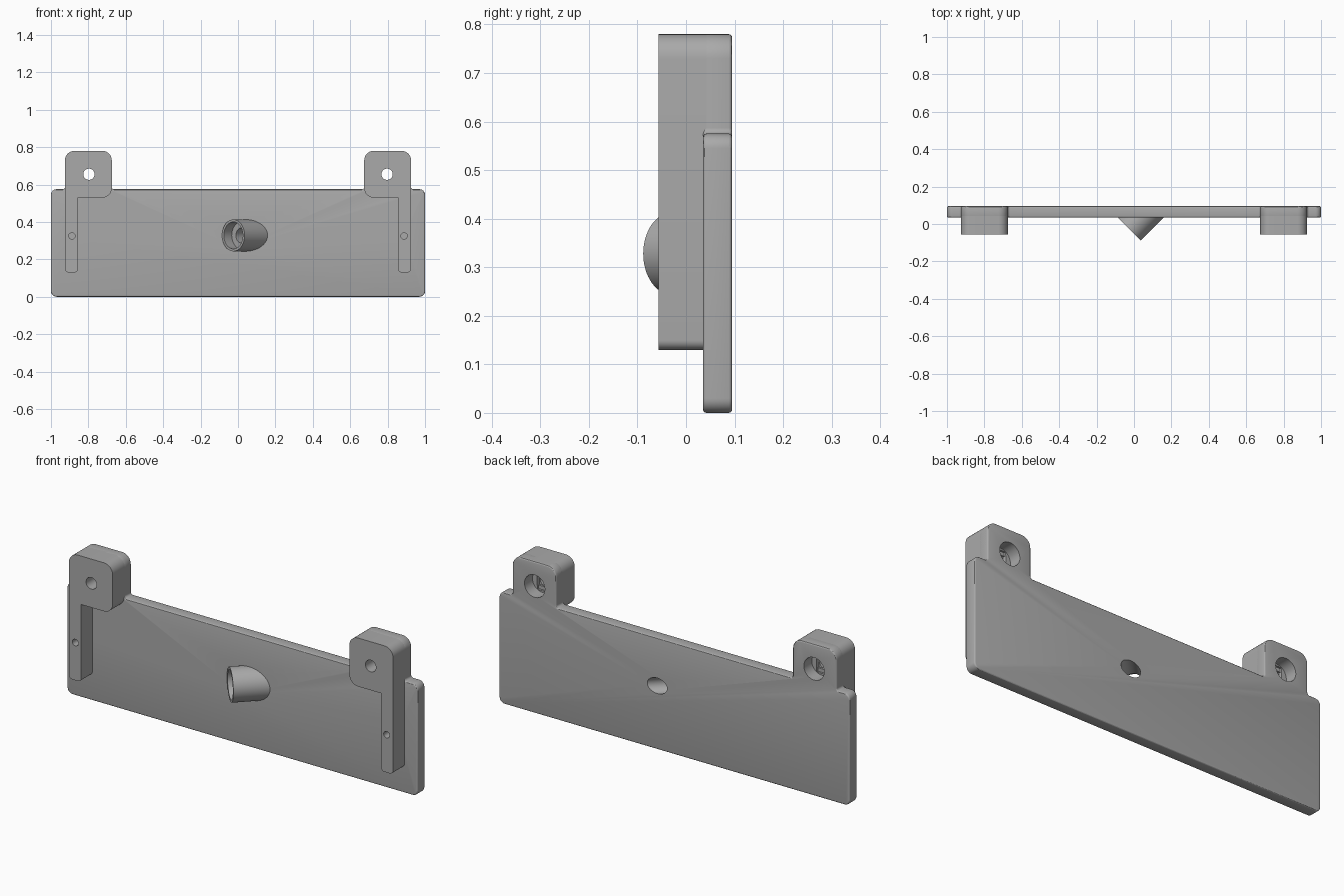
import bpy, bmesh, math
from mathutils import Vector, Matrix

cube = bpy.data.objects.get("Cube")
if cube:
    bpy.data.objects.remove(cube, do_unlink=True)

grey = bpy.data.materials.new("plain_grey")
grey.use_nodes = True
colour = (0.4, 0.4, 0.4, 1)
grey.diffuse_color = colour
grey.node_tree.nodes["Principled BSDF"].inputs["Base Color"].default_value = colour

FRONT, PLATE_FRONT, BACK = -0.057, 0.035, 0.095


def to_object(name, bm):
    bmesh.ops.recalc_face_normals(bm, faces=bm.faces[:])
    mesh = bpy.data.meshes.new(name)
    bm.to_mesh(mesh)
    bm.free()
    obj = bpy.data.objects.new(name, mesh)
    mesh.materials.append(grey)
    bpy.context.collection.objects.link(obj)
    return obj


def rounded(corners, steps=8):
    """Outline in x, z from (x, z, radius) corners, with arcs at the corners."""
    out = []
    for i, (x, z, r) in enumerate(corners):
        p = Vector((x, z))
        if r == 0:
            out.append(p)
            continue
        a = (Vector(corners[i - 1][:2]) - p).normalized()
        b = (Vector(corners[(i + 1) % len(corners)][:2]) - p).normalized()
        for k in range(steps + 1):
            t = k / steps * math.pi / 2
            out.append(p + r * (a * (1 - math.sin(t)) + b * (1 - math.cos(t))))
    return out


def extrude(name, corners, y0, y1):
    bm = bmesh.new()
    face = bm.faces.new([bm.verts.new((p.x, y0, p.y)) for p in rounded(corners)])
    res = bmesh.ops.extrude_face_region(bm, geom=[face])
    moved = [v for v in res["geom"] if isinstance(v, bmesh.types.BMVert)]
    bmesh.ops.translate(bm, verts=moved, vec=(0, y1 - y0, 0))
    return to_object(name, bm)


def cylinder(name, start, end, radius, clip_y=None):
    start, end = Vector(start), Vector(end)
    axis = end - start
    bm = bmesh.new()
    matrix = Matrix.Translation((start + end) / 2) @ axis.to_track_quat("Z", "Y").to_matrix().to_4x4()
    bmesh.ops.create_cone(bm, cap_ends=True, segments=64, radius1=radius,
                          radius2=radius, depth=axis.length, matrix=matrix)
    if clip_y is not None:
        cut = bmesh.ops.bisect_plane(bm, geom=bm.verts[:] + bm.edges[:] + bm.faces[:],
                                     plane_co=(0, clip_y, 0), plane_no=(0, 1, 0), clear_outer=True)
        edges = [e for e in cut["geom_cut"] if isinstance(e, bmesh.types.BMEdge)]
        bmesh.ops.contextual_create(bm, geom=edges)
    return to_object(name, bm)


def box(name, x, z, half_x, half_z, y0, y1):
    return extrude(name, [(x - half_x, z - half_z, 0), (x + half_x, z - half_z, 0),
                          (x + half_x, z + half_z, 0), (x - half_x, z + half_z, 0)], y0, y1)


def finish(obj, cutters):
    """Cut the holes, bake the modifiers and smooth the curved faces."""
    for cutter in cutters:
        cutter.hide_render = True
        mod = obj.modifiers.new("hole", "BOOLEAN")
        mod.operation = "DIFFERENCE"
        mod.solver = "EXACT"
        mod.object = cutter
    bpy.ops.object.select_all(action="DESELECT")
    bpy.context.view_layer.objects.active = obj
    obj.select_set(True)
    for mod in list(obj.modifiers):
        bpy.ops.object.modifier_apply(modifier=mod.name)
    bpy.ops.object.shade_smooth_by_angle(angle=math.radians(30))


# Back plate with two raised tabs and softened rims
half = [(1, 0, 0.03), (1, 0.575, 0.03), (0.925, 0.575, 0.012),
        (0.925, 0.78, 0.05), (0.675, 0.78, 0.05), (0.675, 0.575, 0.012)]
outline = half + [(-x, z, r) for x, z, r in reversed(half)]
plate = extrude("back_plate", outline, PLATE_FRONT, BACK)
bevel = plate.modifiers.new("soft_rim", "BEVEL")
bevel.width = 0.007
bevel.segments = 3
bevel.limit_method = "ANGLE"
bevel.angle_limit = math.radians(60)

# Brackets: a square block above a narrow leg, one per side
arm = [(0.925, 0.13, 0.02), (0.925, 0.78, 0.05), (0.675, 0.78, 0.05),
       (0.675, 0.53, 0.05), (0.855, 0.53, 0), (0.855, 0.13, 0.02)]
all_cutters = []
for side, s in (("left", 1), ("right", -1)):
    bracket = extrude(side + "_bracket", [(s * x, z, r) for x, z, r in arm], FRONT, BACK - 0.012)
    x, z = s * 0.797, 0.655
    cutters = [
        cylinder("screw_hole", (x, -0.2, z), (x, 0.2, z), 0.03),
        cylinder("counterbore", (x, 0.03, z), (x, 0.2, z), 0.058),
        box("slot", x, z, 0.03, 0.049, 0.02, 0.04),
        box("square_step", x, z, 0.031, 0.031, 0.01, 0.04),
        cylinder("leg_hole", (s * 0.888, -0.2, 0.325), (s * 0.888, 0.05, 0.325), 0.017),
    ]
    finish(bracket, cutters)
    all_cutters += cutters

# Angled socket, with its axis at 45 degrees in plan
mouth = Vector((-0.025, -0.028, 0.328))
along = Vector((1, 1, 0)).normalized()
socket = cylinder("angled_socket", mouth, mouth + along * 0.4, 0.085, clip_y=0.06)
bores = [cylinder("wide_bore", mouth - along * 0.1, mouth + along * 0.06, 0.072),
         cylinder("narrow_bore", mouth - along * 0.1, mouth + along * 0.5, 0.04)]
finish(socket, bores)
all_cutters += bores
finish(plate, all_cutters)

for cutter in all_cutters:
    bpy.data.objects.remove(cutter, do_unlink=True)
